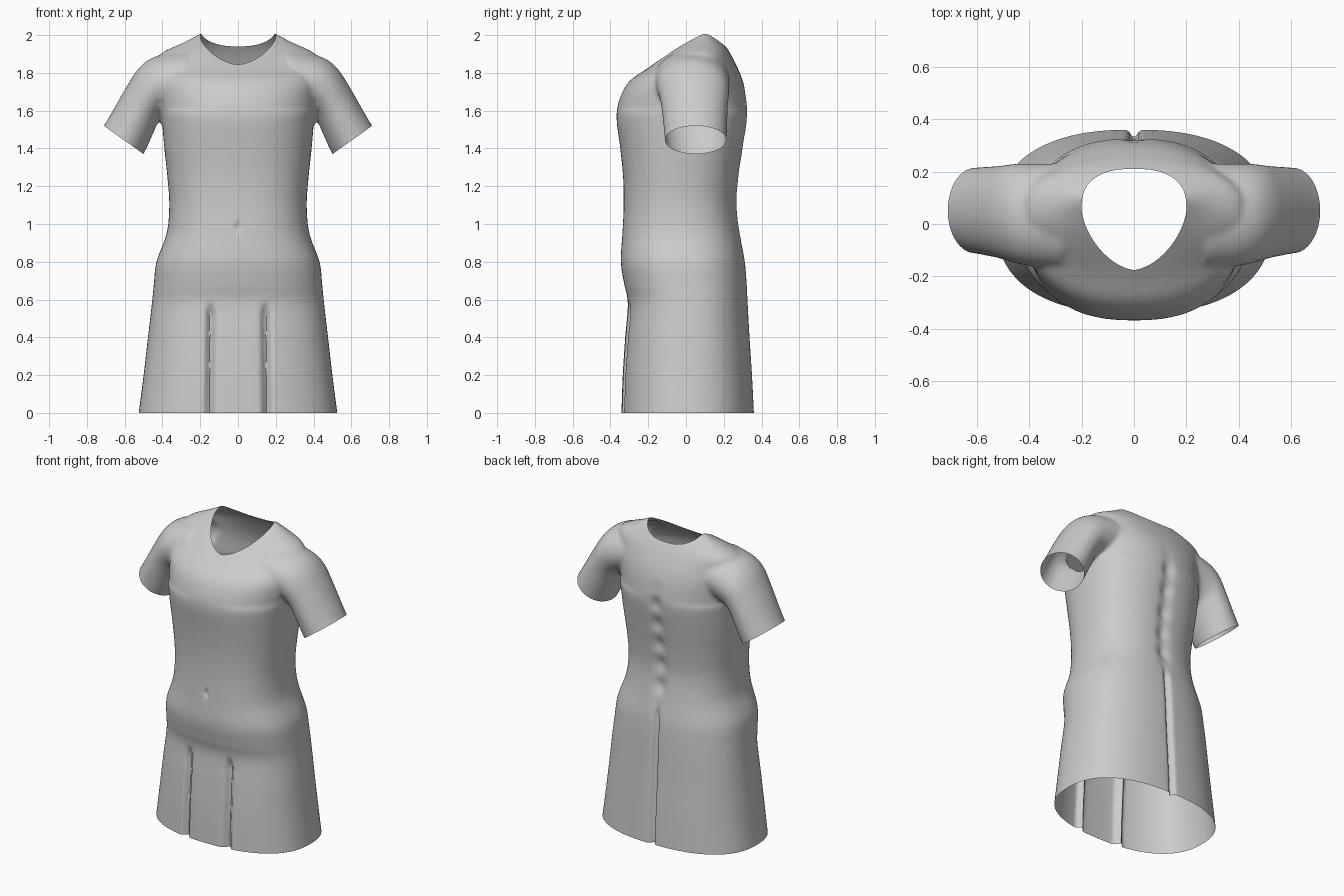
import bpy, bmesh, math
from mathutils import Vector

if "Cube" in bpy.data.objects:
    bpy.data.objects.remove(bpy.data.objects["Cube"])

SEG = 64


def spline(rows, steps=6):
    """Catmull-Rom interpolation through rows of numbers."""
    out = []
    for i in range(len(rows) - 1):
        a, b, c, d = (rows[max(0, min(len(rows) - 1, i + k))] for k in (-1, 0, 1, 2))
        for s in range(steps):
            t = s / steps
            out.append([0.5 * (2 * q + (r - p) * t + (2 * p - 5 * q + 4 * r - w) * t * t
                               + (3 * q - p - 3 * r + w) * t ** 3)
                        for p, q, r, w in zip(a, b, c, d)])
    return out + [list(rows[-1])]


def power(v, n):
    return math.copysign(abs(v) ** (2 / n), v)


def loft(bm, rings):
    """Closed tube through rings of points, capped at both ends."""
    loops = [[bm.verts.new(p) for p in ring] for ring in rings]
    for a, b in zip(loops, loops[1:]):
        for i in range(SEG):
            j = (i + 1) % SEG
            bm.faces.new((a[i], a[j], b[j], b[i]))
    bm.faces.new(loops[0][::-1])
    bm.faces.new(loops[-1])


def cut(bm, f):
    """Slice along f = 0 and remove everything where f is negative."""
    bmesh.ops.triangulate(bm, faces=bm.faces[:])
    val = {v: f(v.co) for v in bm.verts}
    made = []
    for e in bm.edges[:]:
        a, b = e.verts
        if val[a] * val[b] < 0:
            made.append(bmesh.utils.edge_split(e, a, val[a] / (val[a] - val[b]))[1])
    bmesh.ops.connect_verts(bm, verts=made)
    bmesh.ops.delete(bm, geom=[v for v in val if v.is_valid and val[v] < 0], context='VERTS')


def gauss(d, w):
    return math.exp(-(d / w) ** 2)


def fade(lo, hi, v):
    t = max(0, min(1, (v - lo) / (hi - lo)))
    return t * t * (3 - 2 * t)


# Torso and skirt: height, half width, front y, back y
body = [(-.06, .533, -.345, .362), (0, .526, -.342, .36), (.2, .50, -.335, .35),
        (.4, .477, -.322, .337), (.58, .456, -.308, .327), (.68, .446, -.327, .322),
        (.8, .432, -.345, .312), (.95, .378, -.337, .287), (1.1, .364, -.33, .27),
        (1.25, .374, -.333, .28), (1.4, .39, -.348, .302), (1.57, .405, -.368, .326),
        (1.68, .42, -.345, .318), (1.76, .43, -.295, .30), (1.83, .425, -.195, .272),
        (1.9, .41, -.10, .236), (1.96, .29, -.02, .195), (2.01, .195, .06, .14)]
rings = []
for z, hx, yf, yb in spline(body):
    c, r = (yf + yb) / 2, (yb - yf) / 2
    n = 2.4 if z < 1.6 else 2.2
    ring = []
    for i in range(SEG):
        t = math.tau * i / SEG
        ring.append((hx * power(math.cos(t), n), c + r * power(math.sin(t), n), z))
    rings.append(ring)
bm = bmesh.new()
loft(bm, rings)

# Sleeves: outer edge x, z, inner edge x, z, front y, back y
sleeve = [(.28, 1.92, .27, 1.62, -.17, .23), (.44, 1.885, .35, 1.60, -.16, .23),
          (.525, 1.825, .405, 1.575, -.145, .228), (.60, 1.71, .425, 1.535, -.13, .222),
          (.66, 1.605, .46, 1.455, -.12, .218), (.71, 1.52, .50, 1.37, -.112, .215),
          (.745, 1.47, .535, 1.32, -.11, .215)]
for side in (-1, 1):
    rings = []
    for xo, zo, xi, zi, yf, yb in spline(sleeve):
        ring = []
        for i in range(SEG):
            t = math.tau * i / SEG * side
            k, s = math.cos(t) / 2, math.sin(t) / 2
            ring.append((side * ((xo + xi) / 2 + (xo - xi) * k), (yf + yb) / 2 + (yb - yf) * s,
                         (zo + zi) / 2 + (zo - zi) * k))
        rings.append(ring)
    loft(bm, rings)
bmesh.ops.recalc_face_normals(bm, faces=bm.faces[:])

mesh = bpy.data.meshes.new("tunic")
bm.to_mesh(mesh)
bm.free()
tunic = bpy.data.objects.new("tunic", mesh)
bpy.context.collection.objects.link(tunic)
bpy.context.view_layer.objects.active = tunic
tunic.select_set(True)

# Blend torso and sleeves into one skin
mod = tunic.modifiers.new("blend", 'REMESH')
mod.mode = 'VOXEL'
mod.voxel_size = 0.012
bpy.ops.object.modifier_apply(modifier=mod.name)
mod = tunic.modifiers.new("soften", 'SMOOTH')
mod.factor = 0.5
mod.iterations = 8
bpy.ops.object.modifier_apply(modifier=mod.name)

bm = bmesh.new()
bm.from_mesh(tunic.data)

# Pleats, navel, spine hollow and back seam
for v in bm.verts:
    x, y, z = v.co
    if abs(x) > .4:
        continue
    if y < -.1:
        pleat = gauss(abs(x) - .145 - .01 * (.6 - z), .02) * (1 - fade(.5, .6, z))
        navel = gauss(x, .012) * gauss(z - .985, .025)
        v.co.y += .035 * pleat + .015 * navel
    elif y > .2:
        seam = gauss(x, .016) * (1 - fade(.8, .92, z))
        spine = gauss(x, .04) * fade(.85, 1.0, z) * (1 - fade(1.55, 1.75, z))
        v.co.y -= .03 * seam + (.016 + .006 * math.sin(z * 45)) * spine


def hem(p):
    return p.z


def cuff(p):
    d = (Vector((.605, 0, 1.445)) - Vector((abs(p.x), 0, p.z))).dot(Vector((.581, 0, -.814)))
    return max(d, .44 - abs(p.x), 1.25 - p.z)


def neckline(p):
    y = p.y - .06
    ry, n = (.15, 2.5) if y > 0 else (.235, 1.65)
    return max((abs(p.x) / .2) ** n + (abs(y) / ry) ** n - 1, 1.7 - p.z)


# Open the hem, cuffs and neck
for shape in (hem, cuff, neckline):
    cut(bm, shape)
bm.to_mesh(tunic.data)
bm.free()

cloth = bpy.data.materials.new("grey cloth")
cloth.diffuse_color = (.6, .6, .6, 1)
cloth.use_nodes = True
cloth.node_tree.nodes["Principled BSDF"].inputs["Base Color"].default_value = cloth.diffuse_color
tunic.data.materials.clear()
tunic.data.materials.append(cloth)
bpy.ops.object.shade_smooth_by_angle(angle=math.radians(60))
